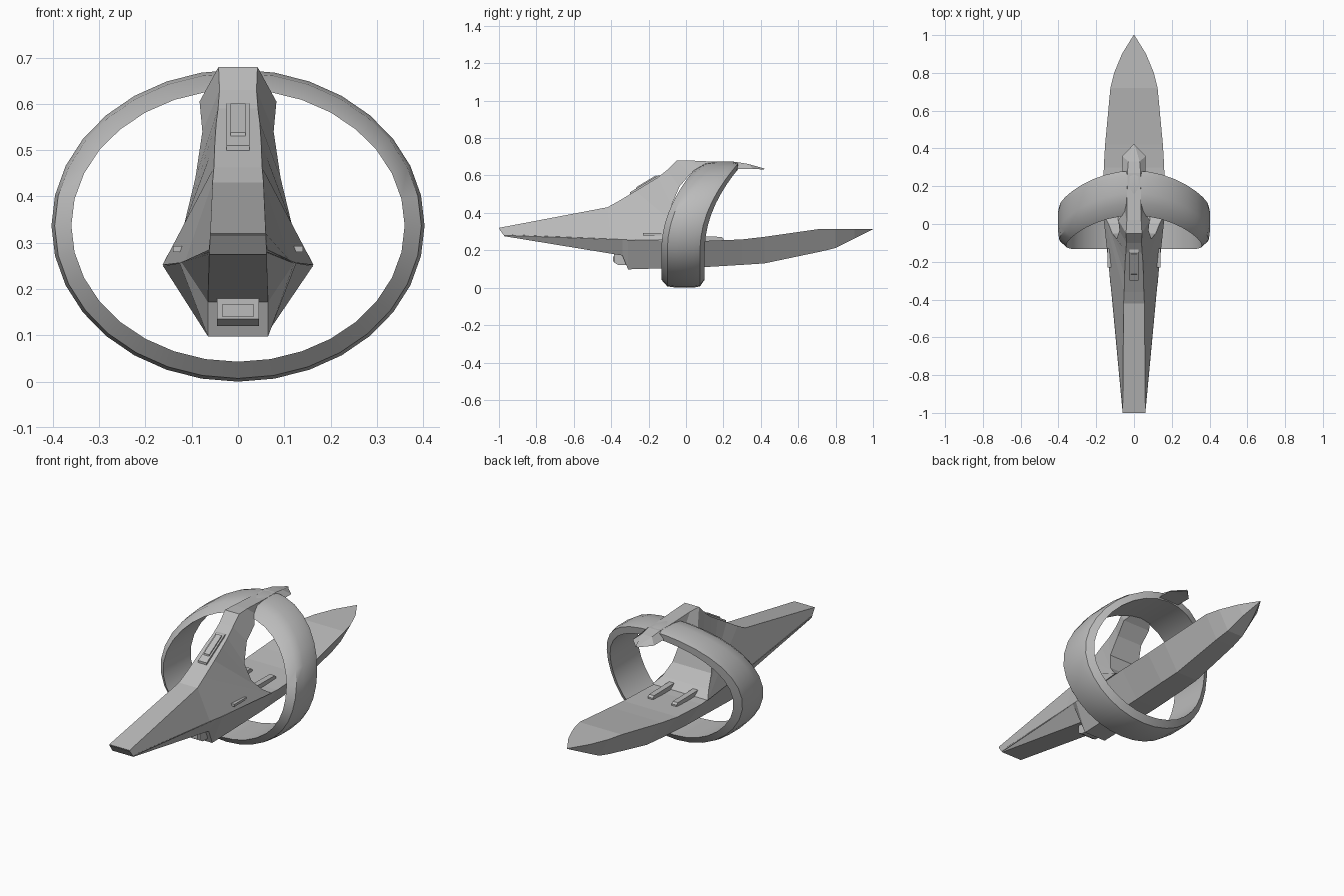
import bpy, bmesh, math
from mathutils import Vector

cube = bpy.data.objects.get("Cube")
if cube:
    bpy.data.objects.remove(cube, do_unlink=True)

grey = bpy.data.materials.new("hull grey")
grey.use_nodes = True
COLOR = (0.5, 0.5, 0.5, 1)
grey.diffuse_color = COLOR
grey.node_tree.nodes["Principled BSDF"].inputs["Base Color"].default_value = COLOR


def finish(name, bm, smooth=None):
    bmesh.ops.remove_doubles(bm, verts=bm.verts, dist=0.0005)
    bmesh.ops.recalc_face_normals(bm, faces=bm.faces)
    mesh = bpy.data.meshes.new(name)
    bm.to_mesh(mesh)
    bm.free()
    mesh.materials.append(grey)
    obj = bpy.data.objects.new(name, mesh)
    bpy.context.collection.objects.link(obj)
    if smooth:
        bpy.ops.object.select_all(action='DESELECT')
        obj.select_set(True)
        bpy.context.view_layer.objects.active = obj
        bpy.ops.object.shade_smooth_by_angle(angle=math.radians(smooth))
    return obj


def loft(name, sections, closed=False, smooth=None):
    """Skin matching rings of points."""
    bm = bmesh.new()
    rings = [[bm.verts.new(p) for p in s] for s in sections]
    n = len(rings[0])
    pairs = list(zip(rings, rings[1:]))
    if closed:
        pairs.append((rings[-1], rings[0]))
    else:
        bm.faces.new(rings[0])
        bm.faces.new(rings[-1])
    for a, b in pairs:
        for i in range(n):
            j = (i + 1) % n
            bm.faces.new((a[i], a[j], b[j], b[i]))
    return finish(name, bm, smooth)


def mirrored(half):
    """Close a section given its right-hand points as (x, y, z)."""
    return half + [(-x, y, z) for x, y, z in reversed(half)]


def extrude_x(name, profile, x0, x1):
    return loft(name, [[(x, y, z) for y, z in profile] for x in (x0, x1)])


# Lower hull and tail deck: y, chine x, chine z, keel x, keel z
hull = [(-1.0, .06, .318, .06, .316), (-.97, .063, .285, .062, .275),
        (-.34, .122, .258, .065, .172), (-.31, .126, .256, .065, .098),
        (.1, .162, .25, .067, .11), (.3, .16, .258, .067, .122),
        (.42, .153, .272, .064, .13), (.72, .125, .315, .055, .193),
        (.8, .105, .315, .047, .212), (.9, .064, .315, .03, .262),
        (1.0, .002, .315, .001, .312)]
loft("lower_hull", [mirrored([(cx, y, cz), (kx, y, kz)]) for y, cx, cz, kx, kz in hull])

# Swept fin, running from the nose up into the top boom: ridge and outer edge as x, y, z
fin = [((.06, -1, .32), (.063, -.97, .28)),
       ((.055, -.42, .43), (.115, -.4, .258)),
       ((.052, -.36, .463), (.163, .05, .252)),
       ((.05, -.27, .517), (.137, .005, .285)),
       ((.047, -.2, .56), (.115, -.05, .345)),
       ((.043, -.15, .59), (.092, -.078, .44)),
       ((.04, -.1, .63), (.077, -.035, .54)),
       ((.042, -.05, .68), (.083, .02, .605)),
       ((.038, .02, .68), (.05, .07, .64)),
       ((.035, .24, .67), (.038, .22, .645))]
loft("fin_and_boom", [mirrored([a, b]) for a, b in fin])

# Faceted head at the end of the boom
head = [((.034, .2, .672), (.036, .2, .64)),
        ((.035, .27, .672), (.062, .27, .635)),
        ((.03, .33, .662), (.062, .36, .635)),
        ((.004, .42, .637), (.006, .415, .632))]
loft("boom_head", [mirrored([a, b]) for a, b in head])

# Oval ring, its upper half swept back
SEGMENTS = 32
band = [(0, -.132), (.036, -.1), (.043, -.05), (.043, .04), (.036, .075), (0, .1)]
ring = []
for k in range(SEGMENTS):
    a = math.tau * k / SEGMENTS
    section = []
    for out, y in band:
        x = (.36 + out) * math.sin(a)
        z = .337 - (.294 + out) * math.cos(a)
        sweep = .21 * max(0, (z - .2) / .47) ** 2
        section.append((x, y + sweep, z))
    ring.append(section)
loft("ring", ring, closed=True, smooth=35)

# Pod lying on the ridge, with a raised lid
extrude_x("ridge_pod", [(-.3, .49), (-.3, .51), (-.15, .6), (-.115, .603), (-.12, .57)], -.025, .025)
extrude_x("pod_lid", [(-.27, .51), (-.265, .538), (-.16, .601), (-.14, .58)], -.016, .016)

# Chin lamp under the nose
extrude_x("chin_lamp", [(-.385, .18), (-.385, .135), (-.36, .12), (-.3, .12), (-.3, .18)], -.045, .045)
extrude_x("lamp_glass", [(-.39, .168), (-.39, .14), (-.38, .14), (-.38, .168)], -.034, .034)

# Paired deck rails and side vents
for side, s in (("left", 1), ("right", -1)):
    extrude_x(side + "_deck_rail",
              [(-.03, .24), (-.03, .275), (.19, .272), (.2, .262), (.2, .24)], s * .055, s * .085)
    extrude_x(side + "_side_vent",
              [(-.23, .28), (-.23, .293), (-.13, .293), (-.13, .28)], s * .1, s * .14)
